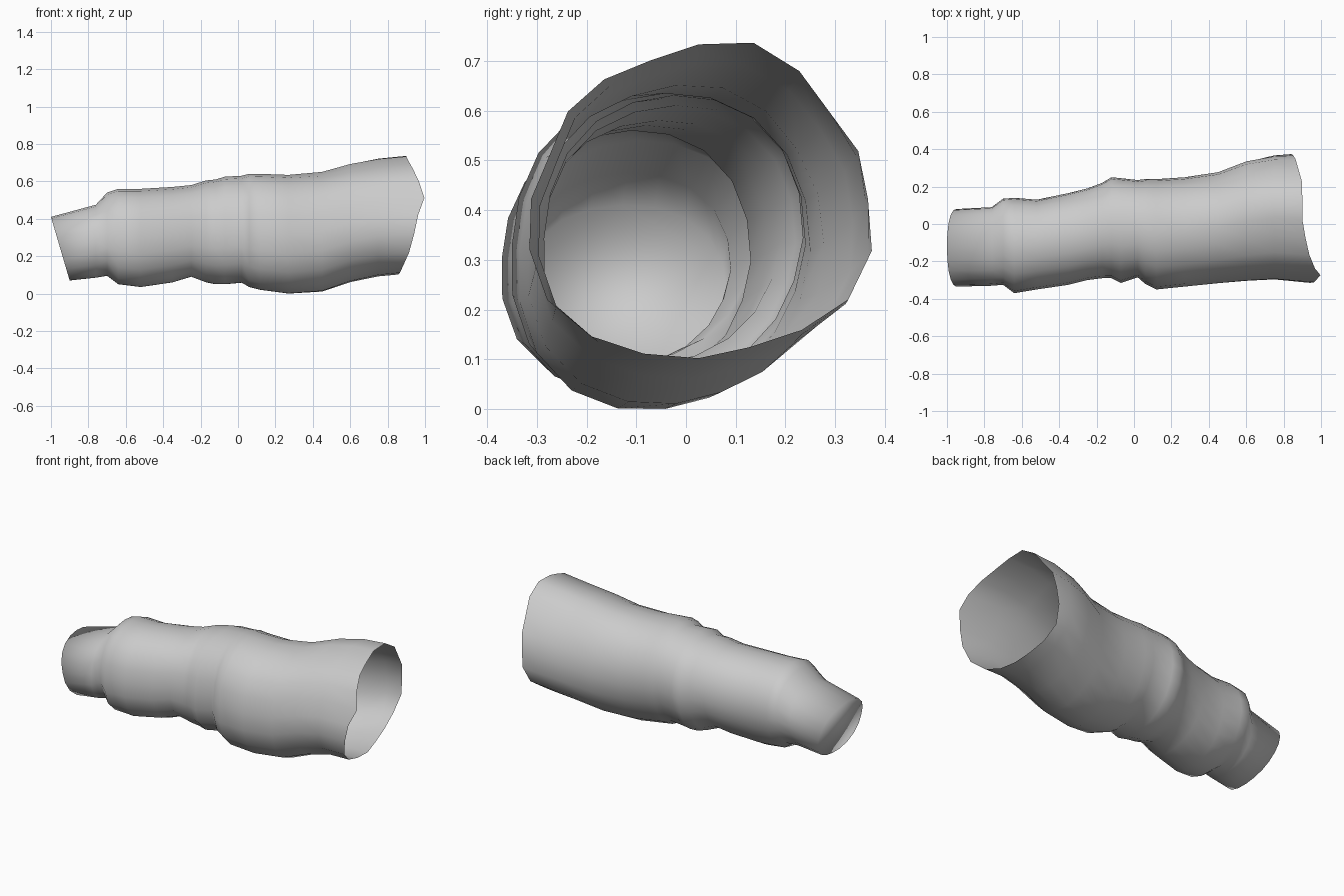
import bpy, bmesh, math

if "Cube" in bpy.data.objects:
    bpy.data.objects.remove(bpy.data.objects["Cube"])

SEG = 20

# stations along the sleeve: x, y max, y min, z max, z min
STATIONS = [
    (-0.76, 0.09, -0.33, 0.475, 0.085),
    (-0.70, 0.135, -0.325, 0.54, 0.095),
    (-0.64, 0.14, -0.37, 0.56, 0.05),
    (-0.52, 0.13, -0.35, 0.56, 0.035),
    (-0.35, 0.165, -0.325, 0.57, 0.06),
    (-0.25, 0.19, -0.30, 0.58, 0.09),
    (-0.17, 0.22, -0.29, 0.605, 0.06),
    (-0.12, 0.25, -0.29, 0.61, 0.05),
    (-0.07, 0.245, -0.315, 0.625, 0.05),
    (0.02, 0.235, -0.285, 0.63, 0.058),
    (0.06, 0.24, -0.32, 0.64, 0.035),
    (0.12, 0.24, -0.35, 0.64, 0.02),
    (0.27, 0.25, -0.335, 0.635, 0.0),
    (0.45, 0.28, -0.32, 0.655, 0.01),
    (0.60, 0.34, -0.31, 0.70, 0.06),
    (0.75, 0.37, -0.305, 0.73, 0.09),
]

# ragged open rim: y, z, x
RIM = [(0.375, 0.30, 0.84), (0.36, 0.50, 0.86), (0.22, 0.69, 0.90), (0.12, 0.745, 0.90),
       (0.0, 0.73, 0.90), (-0.22, 0.64, 0.95), (-0.27, 0.52, 1.0), (-0.31, 0.43, 0.965),
       (-0.325, 0.35, 0.95), (-0.28, 0.22, 0.915), (-0.16, 0.12, 0.87), (0.015, 0.10, 0.86),
       (0.20, 0.14, 0.83), (0.32, 0.21, 0.82)]
RIM_BOX = (0.375, -0.325, 0.745, 0.10)


def box(y1, y0, z1, z0):
    return (y1 + y0) / 2, (z1 + z0) / 2, (y1 - y0) / 2, (z1 - z0) / 2


def rim_hit(a):
    """Unit-box radius and x of the rim in direction a."""
    cy, cz, ry, rz = box(*RIM_BOX)
    pts = [((y - cy) / ry, (z - cz) / rz, x) for y, z, x in RIM]
    c, s = math.cos(a), math.sin(a)
    for p, q in zip(pts, pts[1:] + pts[:1]):
        dp = c * p[1] - s * p[0]
        dq = c * q[1] - s * q[0]
        if dp * dq <= 0 and dp != dq:
            t = dp / (dp - dq)
            u, v, x = (p[i] + (q[i] - p[i]) * t for i in range(3))
            if u * c + v * s > 0:
                return u * c + v * s, x
    return 1.0, 0.9


def bump(a, degrees):
    """1 in the given direction, fading to 0 within 45 degrees."""
    d = math.cos(a - math.radians(degrees))
    return max(0, 2 * d * d - 1) if d > 0 else 0


def soft_radius(a):
    """Squared oval: flat at the lower back, full at the lower front."""
    c, s = abs(math.cos(a)), abs(math.sin(a))
    r = (c ** 2.3 + s ** 2.3) ** (-1 / 2.3)
    return r * (1 - 0.07 * bump(a, -45) + 0.05 * bump(a, 225) - 0.03 * bump(a, 135))


def ring(bm, dims, x_of, rim_weight):
    cy, cz, ry, rz = box(*dims)
    out = []
    for i in range(SEG):
        a = 2 * math.pi * i / SEG
        hit, rim_x = rim_hit(a)
        r = soft_radius(a) * (1 - rim_weight) + hit * rim_weight
        y, z = cy + ry * r * math.cos(a), cz + rz * r * math.sin(a)
        out.append(bm.verts.new((x_of(z, rim_x), y, z)))
    return out


bm = bmesh.new()

# slanted narrow end, wrinkled body, ragged wide rim
slant = lambda z, rx: -1 + 0.1 * (0.41 - z) / 0.34
rings = [ring(bm, (0.08, -0.335, 0.41, 0.07), slant, 0)]
for x, *dims in STATIONS:
    w = min(1, max(0, (x - 0.25) / 0.55))
    rings.append(ring(bm, dims, lambda z, rx, x=x: x, w))
rings.append(ring(bm, RIM_BOX, lambda z, rx: rx, 1))

for a, b in zip(rings, rings[1:]):
    for i in range(SEG):
        j = (i + 1) % SEG
        bm.faces.new((a[i], a[j], b[j], b[i]))
bm.faces.new(rings[0])  # closed narrow end
bmesh.ops.recalc_face_normals(bm, faces=bm.faces)

# the whole sleeve, cap included, is shaded smooth
for f in bm.faces:
    f.smooth = True
mesh = bpy.data.meshes.new("sleeve")
bm.to_mesh(mesh)
bm.free()
sleeve = bpy.data.objects.new("sleeve", mesh)
bpy.context.collection.objects.link(sleeve)
